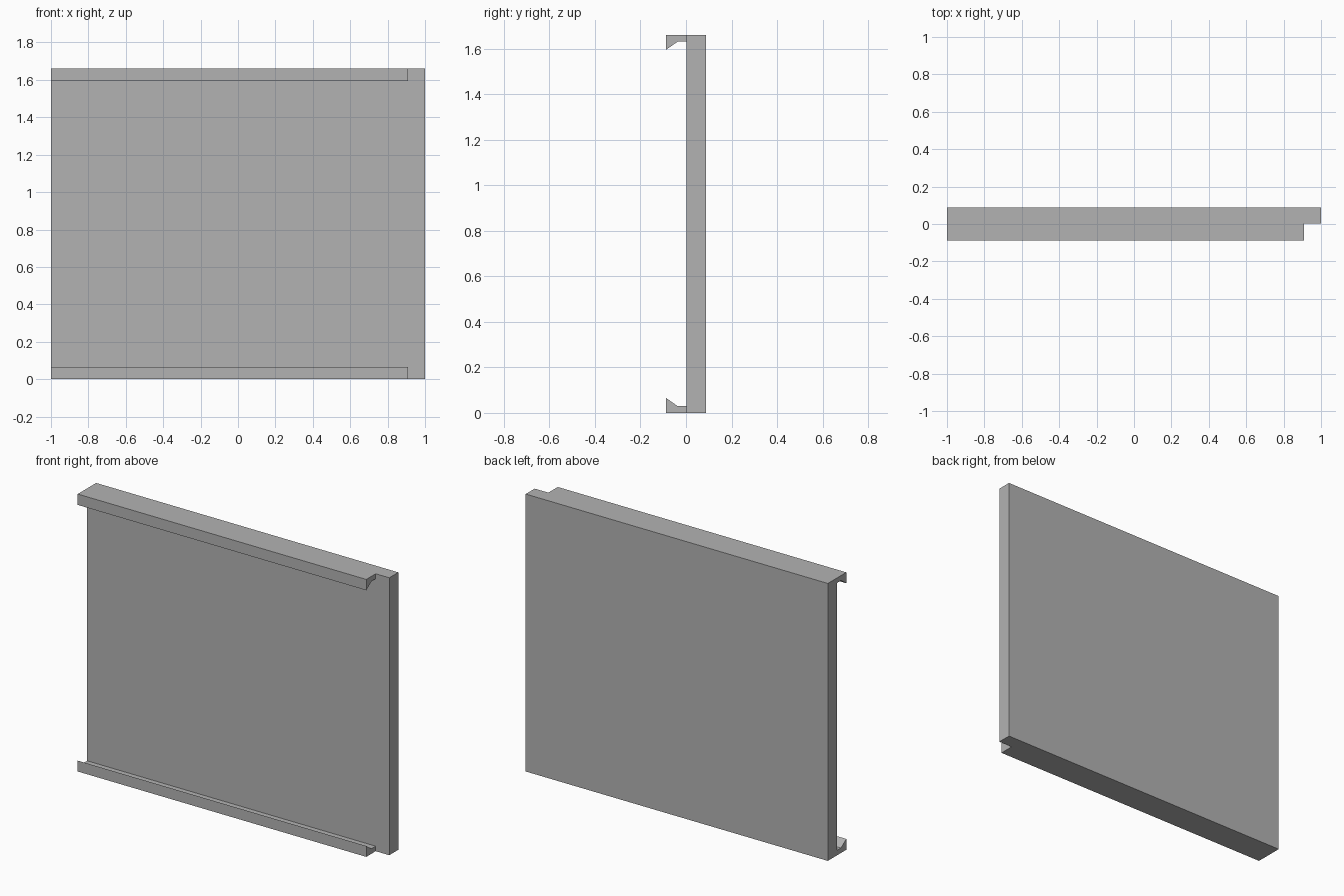
import bpy
import bmesh
from mathutils import Vector

cube = bpy.data.objects.get("Cube")
if cube:
    bpy.data.objects.remove(cube, do_unlink=True)

# Main dimensions
HEIGHT = 1.66
FRONT, FACE, BACK = -0.087, 0.002, 0.087
LEFT_END, RAIL_END, PANEL_END = -1.0, 0.91, 1.0

grey = bpy.data.materials.new("light grey")
grey.use_nodes = True
grey.diffuse_color = (0.45, 0.45, 0.45, 1)
grey.node_tree.nodes["Principled BSDF"].inputs["Base Color"].default_value = grey.diffuse_color

# Hooked rail section, mirrored for the top rail
lower = [(FACE, 0), (FRONT, 0), (FRONT, 0.065), (-0.037, 0.03), (FACE, 0.03)]
upper = [(y, HEIGHT - z) for y, z in reversed(lower)]
section = lower + upper + [(BACK, HEIGHT), (BACK, 0)]

bm = bmesh.new()


def extrude_to(face, x):
    """Extrude a face along x and return the new end verts."""
    result = bmesh.ops.extrude_face_region(bm, geom=[face])
    verts = [g for g in result["geom"] if isinstance(g, bmesh.types.BMVert)]
    bmesh.ops.translate(bm, verts=verts, vec=Vector((x - verts[0].co.x, 0, 0)))
    return [g for g in result["geom"] if isinstance(g, bmesh.types.BMFace)][0]


# Panel and both rails along the shared length
start = bm.faces.new([bm.verts.new((LEFT_END, y, z)) for y, z in section])
end = extrude_to(start, RAIL_END)
if not start.is_valid or start not in bm.faces[:]:
    start = None
has_start = any(all(abs(v.co.x - LEFT_END) < 1e-5 for v in f.verts) for f in bm.faces)
if not has_start:
    rim = [e for e in bm.edges if e.is_boundary]
    bmesh.ops.holes_fill(bm, edges=rim, sides=0)

# Split the rail ends from the panel, then extend the panel alone
for z0, z1 in ((0, 0.03), (HEIGHT, HEIGHT - 0.03)):
    def corner(z):
        return min(bm.verts, key=lambda v: (v.co - Vector((RAIL_END, FACE, z))).length)
    bmesh.ops.connect_verts(bm, verts=[corner(z0), corner(z1)])
panel_end = max((f for f in bm.faces if all(abs(v.co.x - RAIL_END) < 1e-5 for v in f.verts)),
                key=lambda f: f.calc_area())
extrude_to(panel_end, PANEL_END)
inner = [f for f in bm.faces if all(abs(v.co.x - RAIL_END) < 1e-5 for v in f.verts)
         and max(v.co.y for v in f.verts) > FACE + 0.01]
bmesh.ops.delete(bm, geom=inner, context="FACES_ONLY")

# Merge coplanar faces and orient outward
bmesh.ops.dissolve_limit(bm, angle_limit=0.01, verts=bm.verts[:], edges=bm.edges[:])
bmesh.ops.recalc_face_normals(bm, faces=bm.faces[:])

mesh = bpy.data.meshes.new("railed_panel")
bm.to_mesh(mesh)
bm.free()
mesh.materials.append(grey)
panel = bpy.data.objects.new("railed_panel", mesh)
bpy.context.collection.objects.link(panel)
